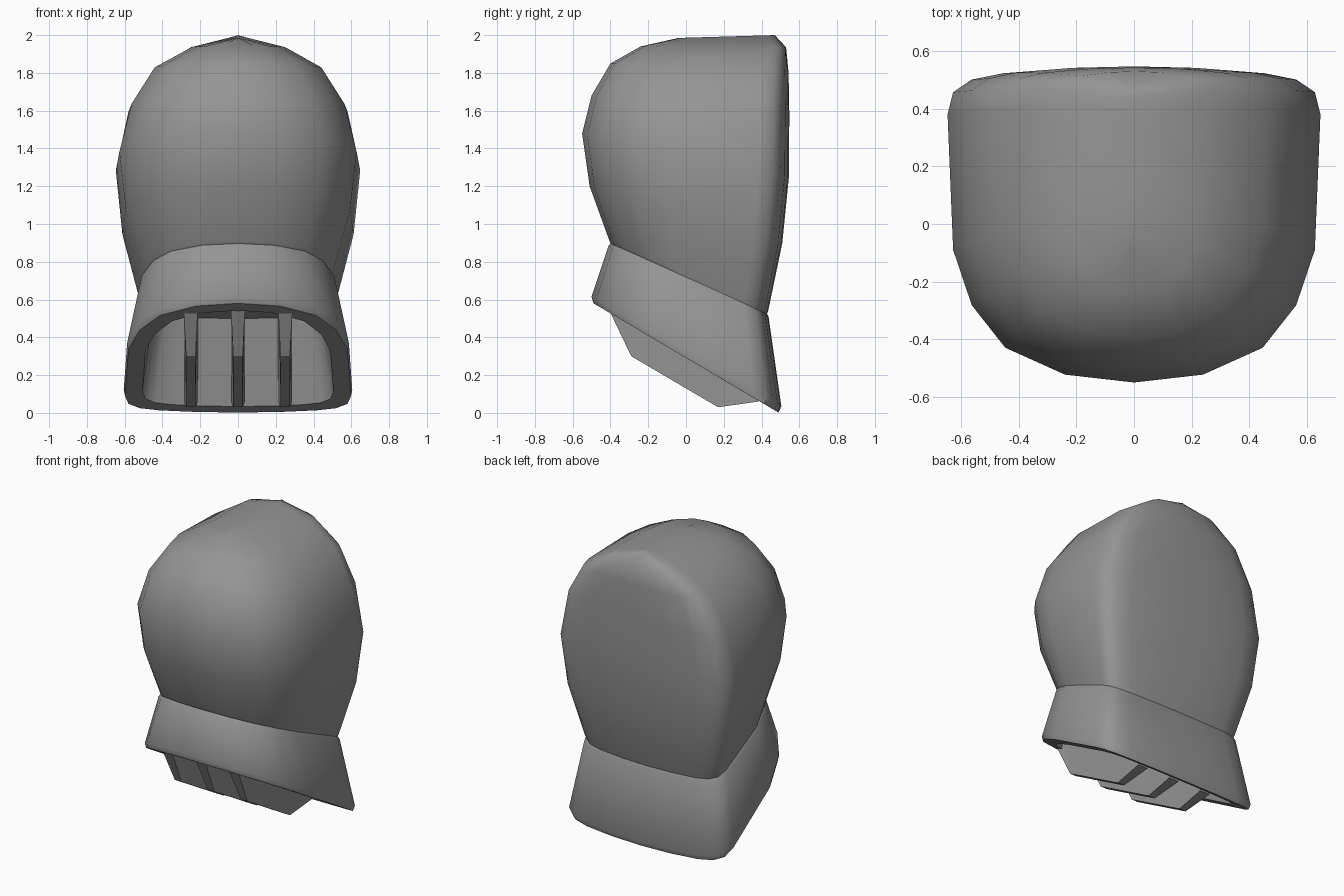
import bpy
import bmesh
import math

cube = bpy.data.objects.get("Cube")
if cube:
    bpy.data.objects.remove(cube, do_unlink=True)

grey = bpy.data.materials.new("grey")
grey.use_nodes = True
colour = (0.3, 0.3, 0.3, 1)
grey.diffuse_color = colour
grey.node_tree.nodes["Principled BSDF"].inputs["Base Color"].default_value = colour

# Half of the D-shaped section: (share of half width, share of depth, front to back)
HALF = [(0, 0), (.37, .025), (.69, .11), (.87, .245), (.97, .42), (1, .85),
        (.97, .92), (.87, .96), (.7, .98), (.37, .995), (0, 1)]
SECTION = HALF + [(-x, v) for x, v in HALF[-2:0:-1]]


def finish(name, bm):
    bmesh.ops.remove_doubles(bm, verts=bm.verts, dist=0.0005)
    bmesh.ops.recalc_face_normals(bm, faces=bm.faces)
    mesh = bpy.data.meshes.new(name)
    bm.to_mesh(mesh)
    bm.free()
    obj = bpy.data.objects.new(name, mesh)
    bpy.context.collection.objects.link(obj)
    mesh.materials.append(grey)
    return obj


def smooth(obj, degrees):
    bpy.ops.object.select_all(action='DESELECT')
    obj.select_set(True)
    bpy.context.view_layer.objects.active = obj
    bpy.ops.object.shade_smooth_by_angle(angle=math.radians(degrees))


def loft(name, rings, cap_start, cap_end):
    """Skin tilted D sections, each (half width, front y, front z, back y, back z)."""
    bm = bmesh.new()
    loops = []
    for w, fy, fz, by, bz in rings:
        loops.append([bm.verts.new((x * w, fy + (by - fy) * v, fz + (bz - fz) * v))
                      for x, v in SECTION])
    n = len(SECTION)
    for a, b in zip(loops, loops[1:]):
        for i in range(n):
            j = (i + 1) % n
            bm.faces.new((a[i], a[j], b[j], b[i]))
    if cap_start:
        bm.faces.new(loops[0])
    if cap_end:
        bm.faces.new(loops[-1])
    return finish(name, bm)


# Domed body, closing in a ridge along the top
body = loft("domed_body", [
    (.505, -.39, .88, .42, .50),
    (.52, -.405, .91, .435, .54),
    (.612, -.51, 1.20, .51, .90),
    (.647, -.55, 1.48, .545, 1.25),
    (.58, -.50, 1.68, .547, 1.58),
    (.455, -.40, 1.85, .543, 1.80),
    (.25, -.24, 1.94, .53, 1.935),
    (0, -.04, 1.985, .47, 2.0)], True, False)
smooth(body, 50)

# Flared collar with a flat rim and a hollow inside
collar = loft("flared_collar", [
    (.495, -.38, .89, .41, .525),
    (.512, -.395, .90, .425, .53),
    (.525, -.41, .885, .437, .51),
    (.605, -.50, .615, .505, .035),
    (.598, -.49, .58, .49, .002),
    (.505, -.425, .542, .435, .034),
    (.44, -.335, .82, .37, .50)], False, True)
smooth(collar, 40)

# Three tapering ribs standing out of the hollow: (y, z, half thickness)
RIB = [(-.33, .80, .037), (-.405, .54, .037), (-.29, .30, .025),
       (.17, .03, .025), (.385, .06, .037), (.365, .49, .037)]
for name, x in (("right_rib", -.25), ("middle_rib", 0), ("left_rib", .25)):
    bm = bmesh.new()
    sides = [[bm.verts.new((x + s * t, y, z)) for y, z, t in RIB] for s in (-1, 1)]
    for side in sides:
        bm.faces.new(side)
    for i in range(len(RIB)):
        j = (i + 1) % len(RIB)
        bm.faces.new((sides[0][i], sides[0][j], sides[1][j], sides[1][i]))
    bmesh.ops.triangulate(bm, faces=[f for f in bm.faces if len(f.verts) > 4])
    finish(name, bm)
